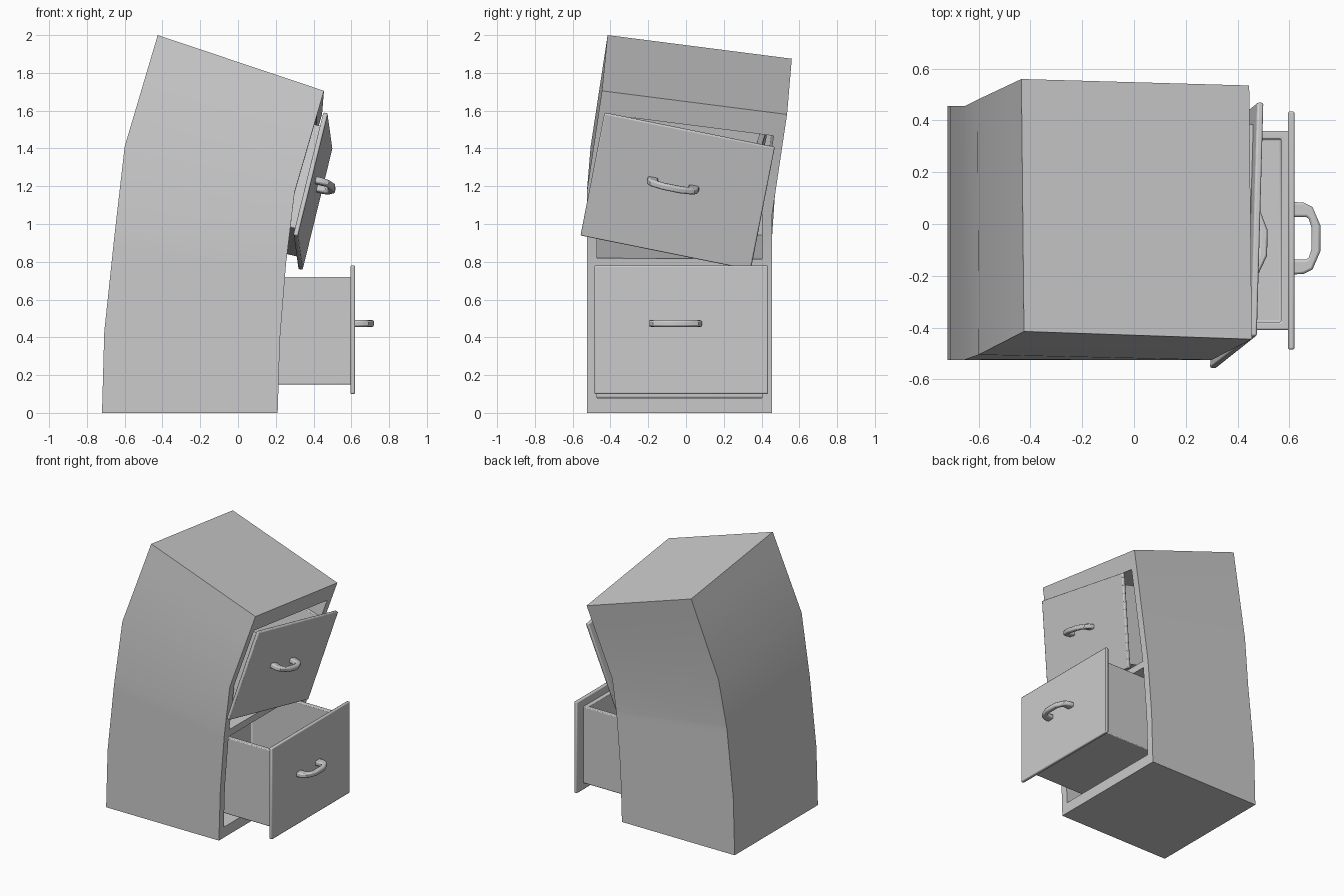
import bpy, bmesh, math
from mathutils import Vector, Matrix

if "Cube" in bpy.data.objects:
    bpy.data.objects.remove(bpy.data.objects["Cube"])


def finish(bm, name, bevel=0.0, matrix=None):
    bmesh.ops.recalc_face_normals(bm, faces=bm.faces)
    mesh = bpy.data.meshes.new(name)
    bm.to_mesh(mesh)
    bm.free()
    ob = bpy.data.objects.new(name, mesh)
    bpy.context.collection.objects.link(ob)
    if matrix:
        ob.matrix_world = matrix
    if bevel:
        mod = ob.modifiers.new("soft_edges", 'BEVEL')
        mod.width = bevel
        mod.segments = 2
        mod.limit_method = 'ANGLE'
        mod.angle_limit = math.radians(40)
    bpy.ops.object.select_all(action='DESELECT')
    ob.select_set(True)
    bpy.context.view_layer.objects.active = ob
    bpy.ops.object.shade_smooth_by_angle(angle=math.radians(30))
    return ob


def box(bm, lo, hi):
    lo, hi = Vector(lo), Vector(hi)
    m = Matrix.Translation((lo + hi) / 2) @ Matrix.Diagonal((*(hi - lo), 1))
    return bmesh.ops.create_cube(bm, size=1, matrix=m)['verts']


# Bent cabinet: cross-sections from floor to top (back/front edge at -y, then front/back at +y)
def level(bx, bz, fx, fz):
    return [(bx, -.525, bz), (fx, -.525, fz), (fx, .455, fz), (bx, .455, bz)]


SECTIONS = [
    (0, level(-.72, 0, .21, 0)),
    (.39, level(-.708, .43, .222, .39)),
    (.80, level(-.655, .93, .255, .80)),
    (1.17, [(-.60, -.505, 1.41), (.30, -.525, 1.17), (.29, .455, 1.045), (-.605, .48, 1.285)]),
    (1.705, [(-.425, -.415, 2.0), (.455, -.445, 1.705), (.445, .535, 1.58), (-.435, .56, 1.875)]),
]


def bent(u, v, t):
    for (t0, s0), (t1, s1) in zip(SECTIONS, SECTIONS[1:]):
        if t <= t1:
            break
    a, b, c, d = (Vector(p).lerp(Vector(q), (t - t0) / (t1 - t0)) for p, q in zip(s0, s1))
    return a.lerp(b, u).lerp(d.lerp(c, u), v)


def cabinet():
    cuts = [[0, .05, 1], [0, .055, .945, 1],
            [0, .08, .39, .765, .80, .82, 1.17, 1.585, 1.705]]
    size = [len(c) - 1 for c in cuts]
    hollow = {(1, 1, k) for k in (1, 2, 5, 6)}      # two drawer bays
    bm = bmesh.new()
    verts = {}

    def solid(c):
        return all(0 <= c[i] < size[i] for i in range(3)) and tuple(c) not in hollow

    def vert(idx):
        if idx not in verts:
            verts[idx] = bm.verts.new(bent(*(cuts[i][idx[i]] for i in range(3))))
        return verts[idx]

    # Skin every boundary between solid and empty cells
    for cell in [(i, j, k) for i in range(size[0]) for j in range(size[1]) for k in range(size[2])]:
        if not solid(cell):
            continue
        for axis in range(3):
            for side in (0, 1):
                other = list(cell)
                other[axis] += 2 * side - 1
                if solid(other):
                    continue
                p, q = [n for n in range(3) if n != axis]
                ring = []
                for dp, dq in ((0, 0), (1, 0), (1, 1), (0, 1)):
                    idx = list(cell)
                    idx[axis] += side
                    idx[p] += dp
                    idx[q] += dq
                    ring.append(vert(tuple(idx)))
                bm.faces.new(ring)
    finish(bm, "cabinet_shell")


# Drawer, local origin at the centre of its outer face, +x outwards
def drawer(label, matrix):
    bm = bmesh.new()
    box(bm, (-.025, -.46, -.34), (0, .46, .34))
    finish(bm, label + "_drawer_front", .007, matrix)

    bm = bmesh.new()
    box(bm, (-.77, -.385, -.29), (-.02, .385, .28))
    top = max(bm.faces, key=lambda f: f.calc_center_median().z)
    bmesh.ops.inset_region(bm, faces=[top], thickness=.045)
    inner = bmesh.ops.extrude_discrete_faces(bm, faces=[top])['faces'][0]
    bmesh.ops.translate(bm, verts=inner.verts, vec=(0, 0, -.53))
    finish(bm, label + "_drawer_box", .006, matrix)

    # Arched handle: half outline mirrored, then extruded
    outer = [(-.01, .14), (.035, .138), (.07, .12), (.1, .05)]
    innr = [(.065, .045), (.055, .075), (.045, .082), (-.01, .082)]
    outline = outer + [(x, -y) for x, y in reversed(outer)]
    outline += [(x, -y) for x, y in reversed(innr)] + innr
    bm = bmesh.new()
    face = bm.faces.new([bm.verts.new((x, y - .03, .016)) for x, y in outline])
    ext = bmesh.ops.extrude_face_region(bm, geom=[face])['geom']
    bmesh.ops.translate(bm, vec=(0, 0, .035),
                        verts=[g for g in ext if isinstance(g, bmesh.types.BMVert)])
    finish(bm, label + "_drawer_handle", .009, matrix)


cabinet()
drawer("lower", Matrix.Translation((.62, -.025, .44)))

# Upper drawer hangs crooked
side = Vector((.025, .89, -.18)).normalized()
out = side.cross(Vector((.16, .135, .65))).normalized()
up = out.cross(side)
tilt = Matrix((out, side, up)).transposed().to_4x4()
drawer("upper", Matrix.Translation((.409, -.045, 1.171)) @ tilt)
